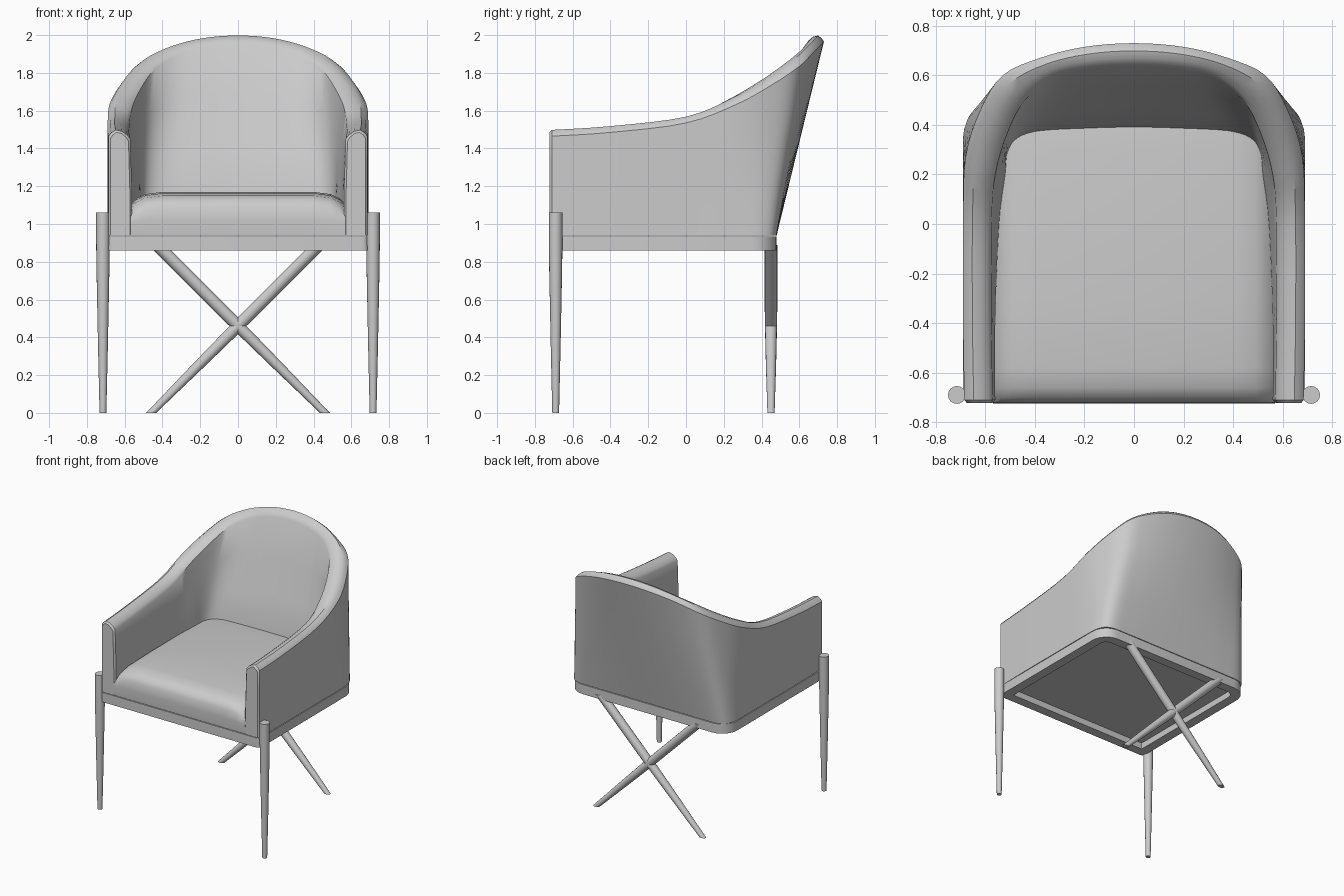
import bpy, bmesh, math
from mathutils import Vector

cube = bpy.data.objects.get("Cube")
if cube:
    bpy.data.objects.remove(cube, do_unlink=True)

grey = bpy.data.materials.new("plain_grey")
grey.use_nodes = True
grey.diffuse_color = (0.6, 0.6, 0.6, 1)
grey.node_tree.nodes["Principled BSDF"].inputs["Base Color"].default_value = (0.6, 0.6, 0.6, 1)


def finish(name, bm, angle=35):
    bmesh.ops.recalc_face_normals(bm, faces=bm.faces[:])
    mesh = bpy.data.meshes.new(name)
    bm.to_mesh(mesh)
    bm.free()
    mesh.materials.append(grey)
    obj = bpy.data.objects.new(name, mesh)
    bpy.context.collection.objects.link(obj)
    bpy.ops.object.select_all(action='DESELECT')
    obj.select_set(True)
    bpy.context.view_layer.objects.active = obj
    bpy.ops.object.shade_smooth_by_angle(angle=math.radians(angle))
    return obj


def loft(name, rings, angle=35):
    """Skin a list of closed rings and cap both ends."""
    bm = bmesh.new()
    rows = [[bm.verts.new(p) for p in ring] for ring in rings]
    n = len(rows[0])
    for a, b in zip(rows, rows[1:]):
        for i in range(n):
            j = (i + 1) % n
            bm.faces.new((a[i], a[j], b[j], b[i]))
    bm.faces.new(rows[0])
    bm.faces.new(rows[-1])
    return finish(name, bm, angle)


def leg(name, sections, stretch=1.0):
    """Tapered round leg with level cut ends; sections are x, y, z, radius."""
    turn = [math.tau * i / 16 for i in range(16)]
    return loft(name, [[(x + r * stretch * math.cos(t), y + r * math.sin(t), z) for t in turn]
                       for x, y, z, r in sections])


def smooth_path(stations, steps):
    """Catmull-Rom interpolation through the stations."""
    out = []
    last = len(stations) - 1
    for k in range(last):
        quad = [stations[min(max(k + d, 0), last)] for d in (-1, 0, 1, 2)]
        for s in range(steps):
            t = s / steps
            out.append([0.5 * (2 * b + (c - a) * t + (2 * a - 5 * b + 4 * c - d) * t * t
                               + (3 * b - a - 3 * c + d) * t ** 3)
                        for a, b, c, d in zip(*quad)])
    return out + [list(stations[-1])]


# Wraparound shell: outer base xy, outer top xyz, inner top xy, inner base xy
half = [
    (.685, -.71, .685, -.71, 1.5, .57, -.71, .56, -.71),
    (.69, -.4, .69, -.4, 1.52, .575, -.4, .56, -.4),
    (.69, 0, .69, 0, 1.57, .575, 0, .545, 0),
    (.69, .25, .68, .27, 1.67, .56, .2, .52, .2),
    (.68, .4, .62, .46, 1.775, .51, .37, .51, .29),
    (.62, .47, .53, .6, 1.87, .44, .5, .47, .345),
    (.45, .48, .38, .67, 1.94, .32, .59, .38, .37),
    (.22, .48, .2, .715, 1.985, .17, .625, .2, .38),
    (0, .48, 0, .73, 2, 0, .635, 0, .385),
]
mirrored = [tuple(-v if i in (0, 2, 5, 7) else v for i, v in enumerate(s)) for s in half[-2::-1]]


def shell_ring(s):
    ob = Vector((s[0], s[1], .94))
    ot = Vector((s[2], s[3], s[4] - .035))
    it = Vector((s[5], s[6], s[4] - .05))
    ib = Vector((s[7], s[8], 1.14))
    up = Vector((0, 0, 1))
    ring = [ob.lerp(ot, t) for t in (0, .25, .5, .75, 1)]
    ring += [ot.lerp(it, .12) + up * .02, ot.lerp(it, .33) + up * .038,
             ot.lerp(it, .62) + up * .035, ot.lerp(it, .88) + up * .018]
    ring += [it.lerp(ib, t) for t in (0, .33, .66, 1)]
    return ring + [Vector((ib.x, ib.y, .94))]


rings = [shell_ring(s) for s in smooth_path(half + mirrored, 4)]


def arm_end(ring):
    """Slightly shrunken end ring that softens the arm front."""
    mid = sum(ring, Vector()) / len(ring)
    return [Vector((mid.x + (p.x - mid.x) * .82, p.y - .013,
                    p.z - .012 if p.z > 1.4 else p.z)) for p in ring]


loft("back_and_arms", [arm_end(rings[0])] + rings + [arm_end(rings[-1])])

# Seat cushion: side profile swept across, dropping toward the arms
profile = [(.4, .94), (-.72, .94), (-.725, 1.02), (-.72, 1.09), (-.70, 1.125), (-.66, 1.15),
           (-.58, 1.163), (-.3, 1.17), (.3, 1.17), (.4, 1.16)]
across = [(-.57, .07), (-.54, .035), (-.49, .012), (-.4, 0)]
across += [(-x, d) for x, d in across[::-1]]
loft("seat_cushion", [[(x, y, z - d * min(1, max(0, (z - 1) / .12))) for y, z in profile]
                      for x, d in across])

# Base frame: rounded plate with a recessed underside
bm = bmesh.new()
outline = []
for cx, cy, r, start in ((.56, .35, .13, 0), (-.56, .35, .13, 90),
                         (-.66, -.69, .03, 180), (.66, -.69, .03, 270)):
    for i in range(7):
        a = math.radians(start + 15 * i)
        outline.append(bm.verts.new((cx + r * math.cos(a), cy + r * math.sin(a), .86)))
under = bm.faces.new(outline)
top = bmesh.ops.extrude_face_region(bm, geom=[under], use_keep_orig=True)
bmesh.ops.translate(bm, verts=[v for v in top["geom"] if isinstance(v, bmesh.types.BMVert)],
                    vec=(0, 0, .075))
bmesh.ops.recalc_face_normals(bm, faces=bm.faces[:])
bmesh.ops.inset_region(bm, faces=[under], thickness=.075)
rim = bmesh.ops.extrude_discrete_faces(bm, faces=[under])["faces"][0]
bmesh.ops.translate(bm, verts=rim.verts[:], vec=(0, 0, .05))
finish("base_frame", bm)

# Legs: upright front pair, crossed rear pair
for side, name in ((1, "left"), (-1, "right")):
    leg(name + "_front_leg", [(side * .715, -.69, z, r) for z, r in
                              ((0, .018), (.35, .026), (.75, .034), (.9, .036), (1.06, .036))])
    leg(name + "_crossed_rear_leg", [(side * (.46 - z), .45, z, r) for z, r in
                                     ((0, .019), (.25, .027), (.5, .033), (.89, .034))], 1.4)
